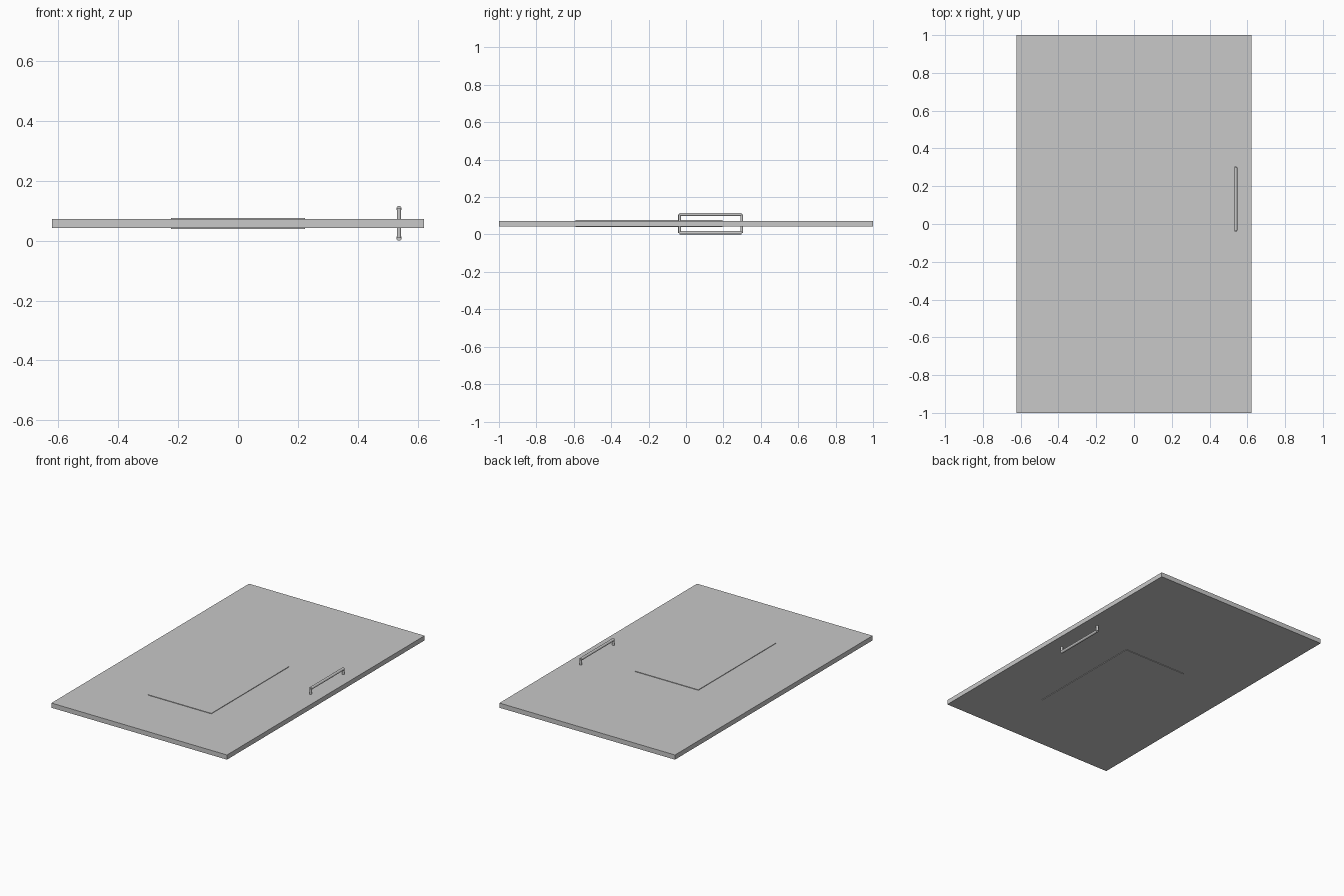
import bpy
from mathutils import Matrix, Vector

cube = bpy.data.objects.get("Cube")
if cube:
    bpy.data.objects.remove(cube, do_unlink=True)

grey = bpy.data.materials.new("light_grey")
grey.use_nodes = True
colour = (0.58, 0.58, 0.58, 1)
grey.diffuse_color = colour
grey.node_tree.nodes["Principled BSDF"].inputs["Base Color"].default_value = colour

MID = 0.058  # height of the slab's middle plane


def box(name, low, high):
    low, high = Vector(low), Vector(high)
    bpy.ops.mesh.primitive_cube_add(size=1)
    ob = bpy.context.object
    ob.name = name
    ob.data.transform(Matrix.Translation((low + high) / 2) @ Matrix.Diagonal((high - low).to_4d()))
    ob.data.materials.append(grey)


def rod(name, start, end, radius):
    start, end = Vector(start), Vector(end)
    axis = end - start
    bpy.ops.mesh.primitive_cylinder_add(
        vertices=24, radius=radius, depth=axis.length, location=(start + end) / 2,
        rotation=axis.to_track_quat("Z", "Y").to_euler())
    ob = bpy.context.object
    ob.name = name
    ob.data.materials.append(grey)
    bpy.ops.object.shade_smooth_by_angle()


# Door slab lying flat
box("door_slab", (-0.622, -1, MID - 0.015), (0.622, 1, MID + 0.015))

# Thin raised panel and pull handle on each face
x, ends = 0.538, (-0.034, 0.298)
for side, s in (("upper", 1), ("lower", -1)):
    inner, outer = sorted((MID + s * 0.015, MID + s * 0.0185))
    box(side + "_panel", (-0.224, -0.59, inner), (0.224, 0.195, outer))
    grip = MID + s * 0.049
    rod(side + "_handle_grip", (x, ends[0], grip), (x, ends[1], grip), 0.009)
    for end, y in zip(("front", "back"), ends):
        rod(f"{side}_handle_{end}_post", (x, y, MID + s * 0.014), (x, y, grip), 0.0075)
